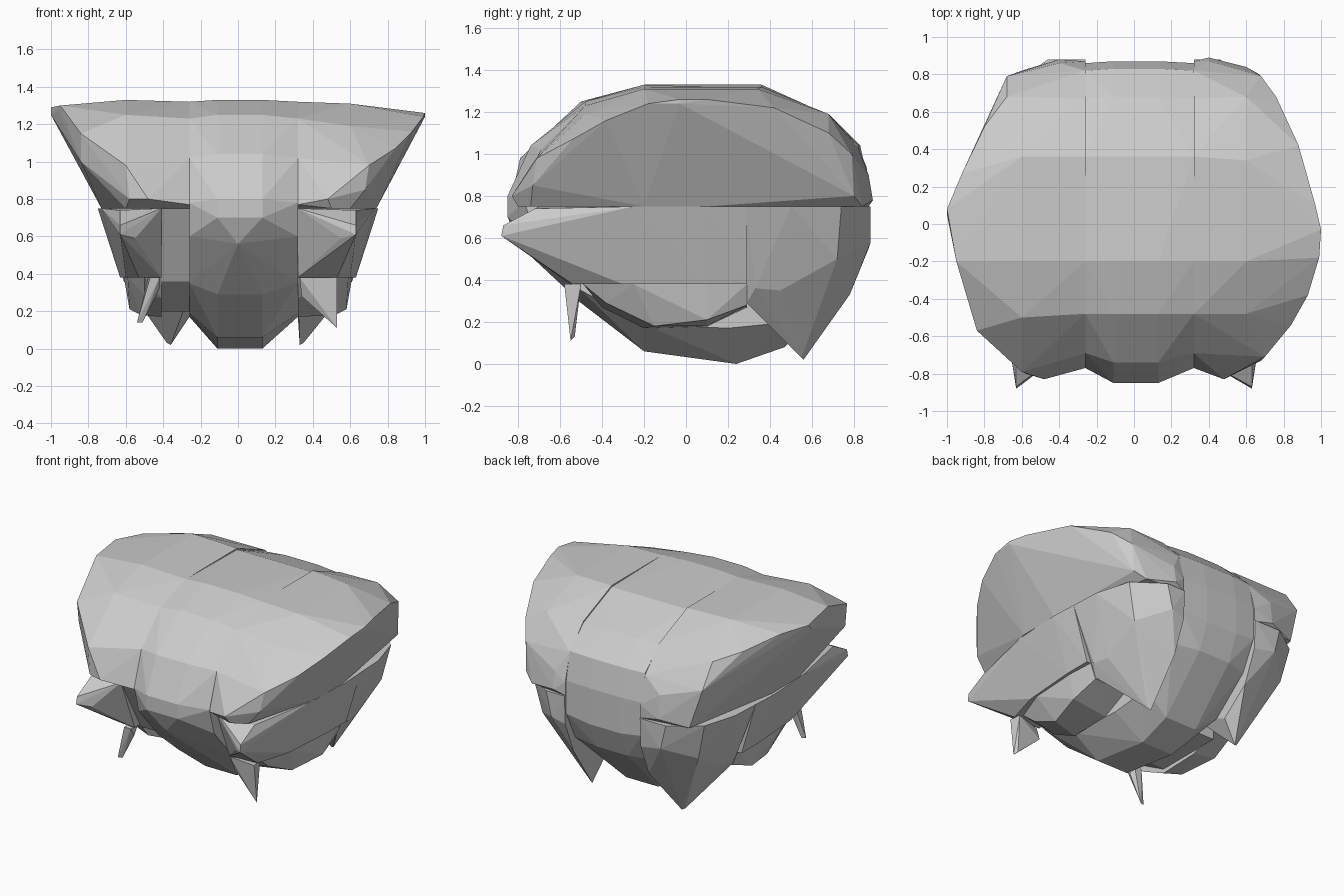
import bpy, bmesh


def hull(name, pts):
    """Flat-faced convex shell around a handful of points."""
    bm = bmesh.new()
    for p in pts:
        bm.verts.new(p)
    bmesh.ops.convex_hull(bm, input=bm.verts[:])
    junk = [v for v in bm.verts if not v.link_faces]
    bmesh.ops.delete(bm, geom=junk, context='VERTS')
    bmesh.ops.recalc_face_normals(bm, faces=bm.faces[:])
    me = bpy.data.meshes.new(name)
    bm.to_mesh(me)
    bm.free()
    ob = bpy.data.objects.new(name, me)
    bpy.context.collection.objects.link(ob)
    return ob


def section(x, profile):
    """Place a (y, z) profile at a given x."""
    return [(x, y, z) for y, z in profile]


# Central body band: fuller profile in the middle, pulled in at both sides
mid = [(-.85, .8), (-.85, .7), (-.5, .29), (-.2, .06), (.24, 0),
       (.47, .08), (.8, .42), (.87, .6), (.87, .85), (.83, 1.04), (.68, 1.19),
       (.36, 1.31), (-.2, 1.33), (-.48, 1.25), (-.74, 1.04)]
side = [(-.77, .78), (-.72, .6), (-.5, .35), (-.2, .19), (.2, .17), (.5, .2),
        (.76, .42), (.86, .62), (.86, .85), (.82, 1.04), (.67, 1.18),
        (.36, 1.31), (-.2, 1.32), (-.48, 1.23), (-.69, 1.02)]
hull("body_centre", section(-.26, side) + section(-.11, mid)
     + section(.13, mid) + section(.32, side) + [(0, -.79, .56)])

# Upper flared shells, inner wall profile shared by both sides
inner = [(-.77, .77), (-.69, 1.02), (-.48, 1.23), (-.2, 1.32), (.36, 1.32),
         (.67, 1.19), (.82, 1.03), (.87, .84), (.87, .75), (-.7, .75)]
hull("upper_shell_right", section(.32, inner) + [
    (.4, .89, .78), (.4, .87, .9), (.6, .84, .75), (.67, .8, .8),
    (.68, .79, 1.0), (.76, .68, 1.1), (.6, .68, 1.19), (.88, .42, 1.22),
    (.97, .1, 1.26), (1, -.03, 1.26), (1, -.03, 1.24), (.99, -.18, 1.24),
    (.93, -.38, 1.16), (.84, -.54, 1.07), (.7, -.71, .98), (.68, -.73, .85),
    (.48, -.83, .8), (.5, -.8, .75), (.6, -.74, .75), (.74, -.2, .75),
    (.74, .1, .75), (.6, .34, 1.31), (.6, -.2, 1.31), (.6, -.48, 1.19)])
hull("upper_shell_left", section(-.26, inner) + [
    (-.4, .88, .78), (-.4, .86, .94), (-.6, .82, .75), (-.68, .79, 1.02),
    (-.68, .68, 1.18), (-.8, .52, 1.22), (-.92, .27, 1.28), (-1, .08, 1.29),
    (-1, .05, 1.25), (-.96, -.15, 1.27), (-.84, -.57, 1.15), (-.84, -.55, 1.0),
    (-.6, -.79, .98), (-.58, -.8, .8), (-.48, -.83, .8), (-.95, -.2, 1.3),
    (-.6, -.72, .75), (-.73, -.2, .75), (-.73, .1, .75), (-.6, .36, 1.33),
    (-.6, -.2, 1.33), (-.6, -.5, 1.25)])

# Lower parts, one set per side (s = side sign, a = inner wall distance)
for label, s, a, w, tip in (("right", 1, .32, .32, .33), ("left", -1, .26, .41, .36)):
    def part(name, pts):
        hull(f"{name}_{label}", [(s * x, y, z) for x, y, z in pts])

    # Cheek wedge with its forward point
    part("cheek_wedge", [
        (w, -.7, .75), (w, -.55, .38), (w, .29, .75), (w, .29, .38),
        (.63, -.87, .66), (.63, -.88, .61), (.55, -.82, .59), (.63, -.72, .74),
        (.73, -.25, .75), (.75, .1, .75), (.74, .29, .75), (.53, -.54, .38),
        (.6, -.3, .38), (.63, .1, .38), (.63, .29, .38)])

    # Keel under the wedge
    part("lower_keel", [
        (w, -.49, .38), (.5, -.49, .38), (.59, -.25, .38), (.61, .1, .38),
        (.6, .29, .38), (w, .29, .27), (w, .29, .38), (.56, .29, .28),
        (w, -.2, .17), (w, .1, .18), (.52, -.15, .18), (.58, .1, .21),
        (w, -.4, .27), (.5, -.38, .29)])

    # Pointed rear leg
    part("rear_leg", [
        (a, .29, .75), (.74, .29, .75), (.73, .5, .75), (.66, .74, .75),
        (.46, .88, .75), (a, .88, .75), (a, .87, .55), (.42, .88, .58),
        (.6, .72, .5), (a, .78, .33), (.61, .33, .36), (.59, .45, .35),
        (a, .29, .29), (.56, .29, .29), (a, .58, .17), (tip, .56, .02),
        (tip + .02, .55, .03)])

# Filler strip beside the body on the left
hull("side_strip_left", [(x, y, z) for x in (-.41, -.26) for y, z in
     ((-.7, .75), (-.48, .36), (-.2, .2), (.29, .2), (.29, .75))])

# Small front fangs
hull("front_fang_right", [(.33, -.56, .38), (.53, -.58, .38), (.52, -.5, .38),
     (.34, -.52, .28), (.46, -.57, .36), (.53, -.55, .11), (.51, -.53, .13)])
hull("front_fang_left", [(-.42, -.58, .38), (-.47, -.58, .38), (-.42, -.5, .38),
     (-.48, -.5, .38), (-.42, -.54, .32), (-.54, -.55, .14), (-.51, -.54, .14)])
